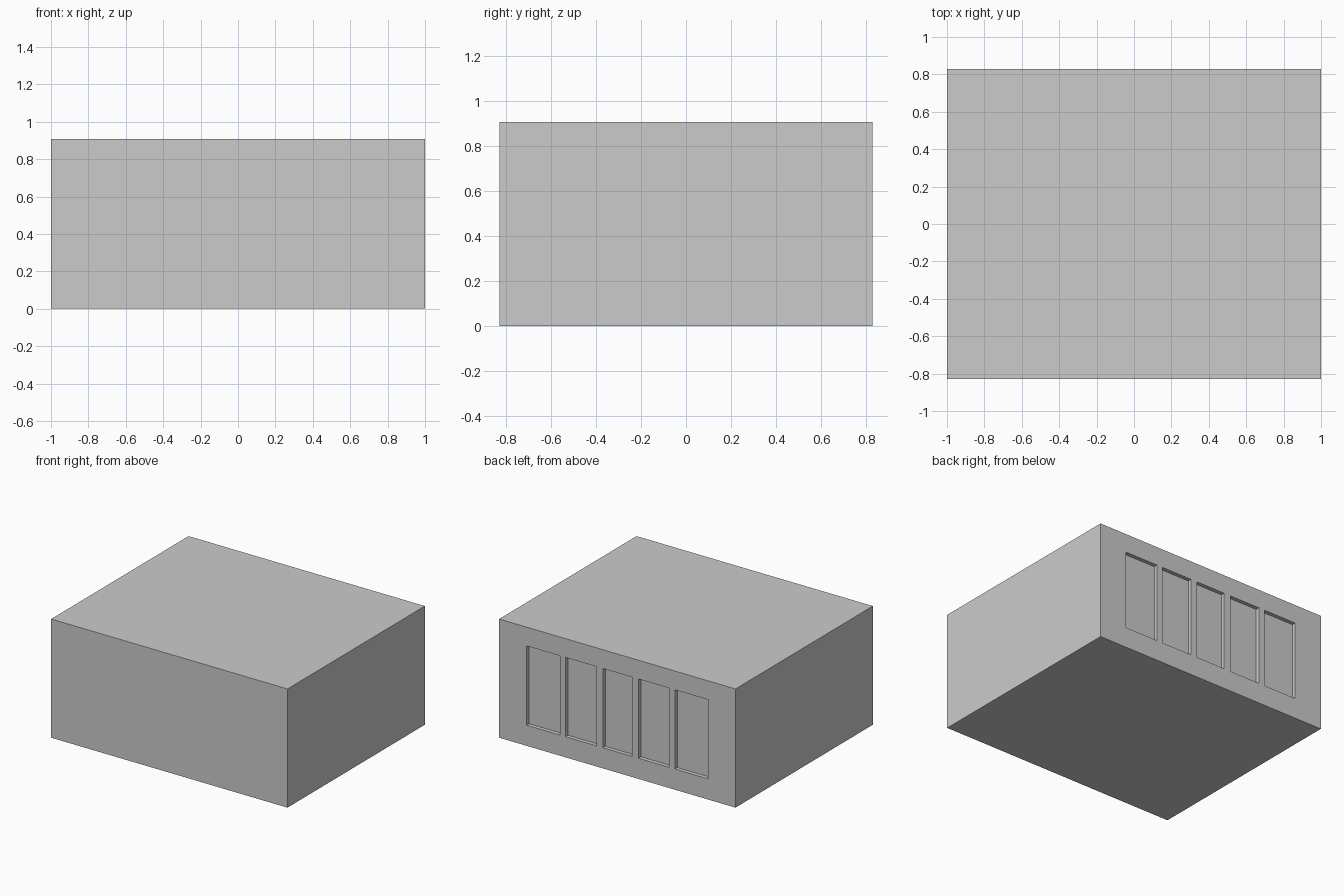
import bpy
import bmesh
from mathutils import Matrix, Vector

if "Cube" in bpy.data.objects:
    bpy.data.objects.remove(bpy.data.objects["Cube"])

WIDTH, DEPTH, HEIGHT = 2.0, 1.66, 0.908
PANEL_Z = (0.158, 0.764)
RECESS = 0.03
# x ranges of the five back panels
PANELS = [(-0.767, -0.487), (-0.438, -0.178), (-0.123, 0.123),
          (0.178, 0.438), (0.487, 0.767)]


def add_box(bm, lo, hi):
    lo, hi = Vector(lo), Vector(hi)
    matrix = Matrix.Translation((lo + hi) / 2) @ Matrix.Diagonal((*(hi - lo), 1))
    bmesh.ops.create_cube(bm, size=1, matrix=matrix)


def make_object(name, boxes):
    bm = bmesh.new()
    for lo, hi in boxes:
        add_box(bm, lo, hi)
    mesh = bpy.data.meshes.new(name)
    bm.to_mesh(mesh)
    bm.free()
    obj = bpy.data.objects.new(name, mesh)
    bpy.context.collection.objects.link(obj)
    return obj


# Solid block body
body = make_object("body", [((-WIDTH / 2, -DEPTH / 2, 0),
                             (WIDTH / 2, DEPTH / 2, HEIGHT))])

# Shallow rectangular recesses in the back wall
cutter = make_object("panel_cutter", [
    ((x0, DEPTH / 2 - RECESS, PANEL_Z[0]), (x1, DEPTH / 2 + 0.1, PANEL_Z[1]))
    for x0, x1 in PANELS])
cutter.hide_render = True
cutter.hide_set(True)

cut = body.modifiers.new("panel_recesses", 'BOOLEAN')
cut.operation = 'DIFFERENCE'
cut.solver = 'EXACT'
cut.object = cutter
